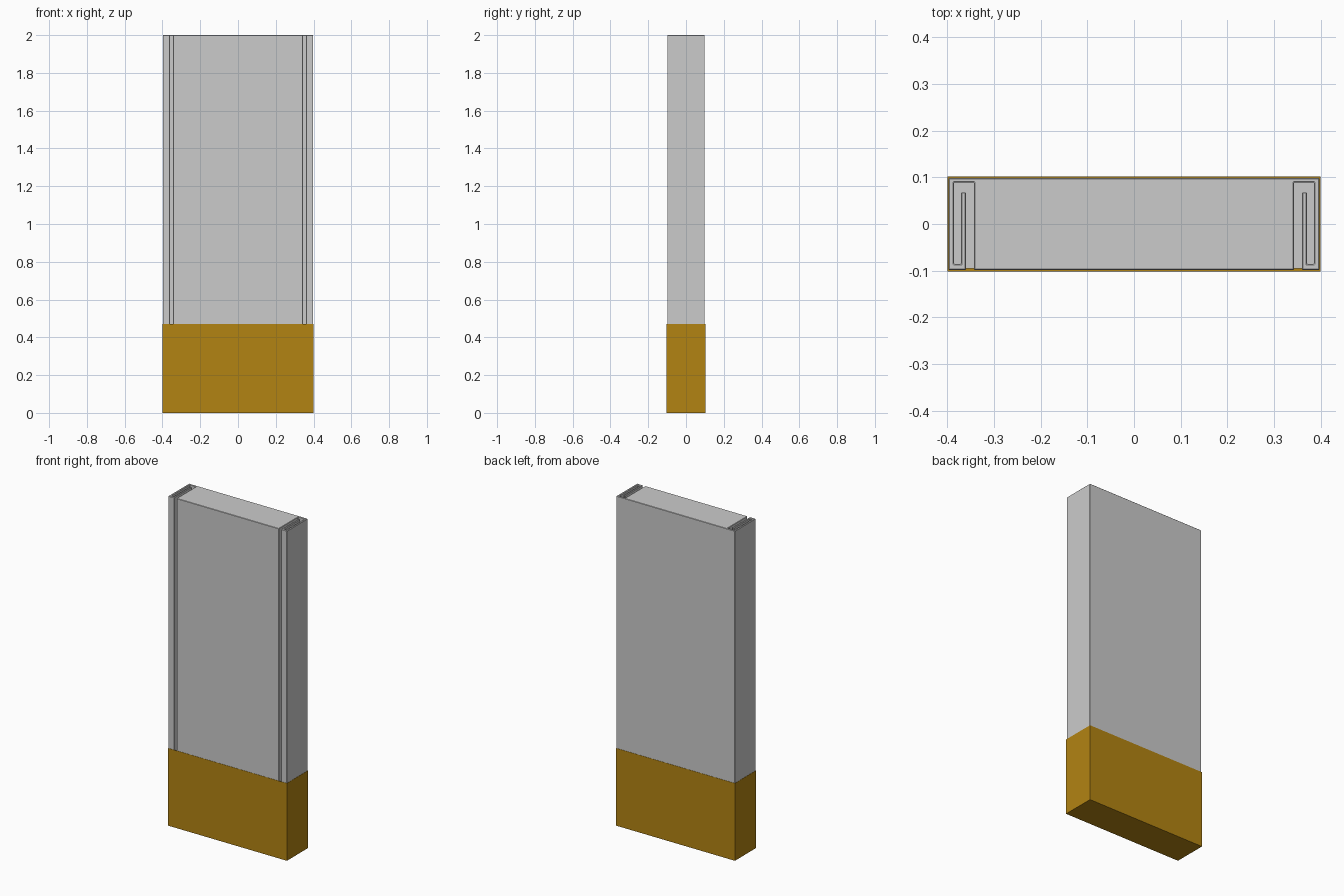
import bpy, bmesh

if "Cube" in bpy.data.objects:
    bpy.data.objects.remove(bpy.data.objects["Cube"])

W, D, H = 0.398, 0.099, 2.0      # body half width, half depth, height
SLEEVE_H = 0.47


def make_object(name, bm):
    bmesh.ops.recalc_face_normals(bm, faces=bm.faces)
    mesh = bpy.data.meshes.new(name)
    bm.to_mesh(mesh)
    bm.free()
    obj = bpy.data.objects.new(name, mesh)
    bpy.context.collection.objects.link(obj)
    return obj


def prism(name, outline, z0, z1, open_top=False):
    bm = bmesh.new()
    base = bm.faces.new([bm.verts.new((x, y, z0)) for x, y in outline])
    ext = bmesh.ops.extrude_face_region(bm, geom=[base], use_keep_orig=True)
    top_verts = [g for g in ext["geom"] if isinstance(g, bmesh.types.BMVert)]
    bmesh.ops.translate(bm, verts=top_verts, vec=(0, 0, z1 - z0))
    if open_top:
        top = [g for g in ext["geom"] if isinstance(g, bmesh.types.BMFace)]
        bmesh.ops.delete(bm, geom=top, context="FACES_ONLY")
    return make_object(name, bm)


def rect(w, d):
    return [(-w, -d), (w, -d), (w, d), (-w, d)]


# Body: solid bar with a hooked groove opening to the front at each end
half = [(0.343, -D), (0.343, 0.089), (0.386, 0.089), (0.386, -0.086),
        (0.371, -0.086), (0.371, 0.068), (0.360, 0.068), (0.360, -D),
        (W, -D), (W, D)]
outline = half + [(-x, y) for x, y in reversed(half)]
body = prism("grooved_body", outline, 0.006, H)
bev = body.modifiers.new("edge_bevel", "BEVEL")
bev.width = 0.002
bev.segments = 1
bev.limit_method = "ANGLE"

# Plate closing the bottom of the grooves
prism("groove_floor", rect(W - 0.004, D - 0.004), 0.005, 0.012)

# Coloured sleeve around the lower end, open at the top
sleeve = prism("lower_sleeve", rect(0.4, 0.102), 0.0, SLEEVE_H, open_top=True)
sol = sleeve.modifiers.new("wall", "SOLIDIFY")
sol.thickness = 0.002
sol.offset = -1
mat = bpy.data.materials.new("amber")
mat.diffuse_color = (0.45, 0.23, 0.006, 1)
mat.use_nodes = True
mat.node_tree.nodes["Principled BSDF"].inputs["Base Color"].default_value = mat.diffuse_color
sleeve.data.materials.append(mat)
